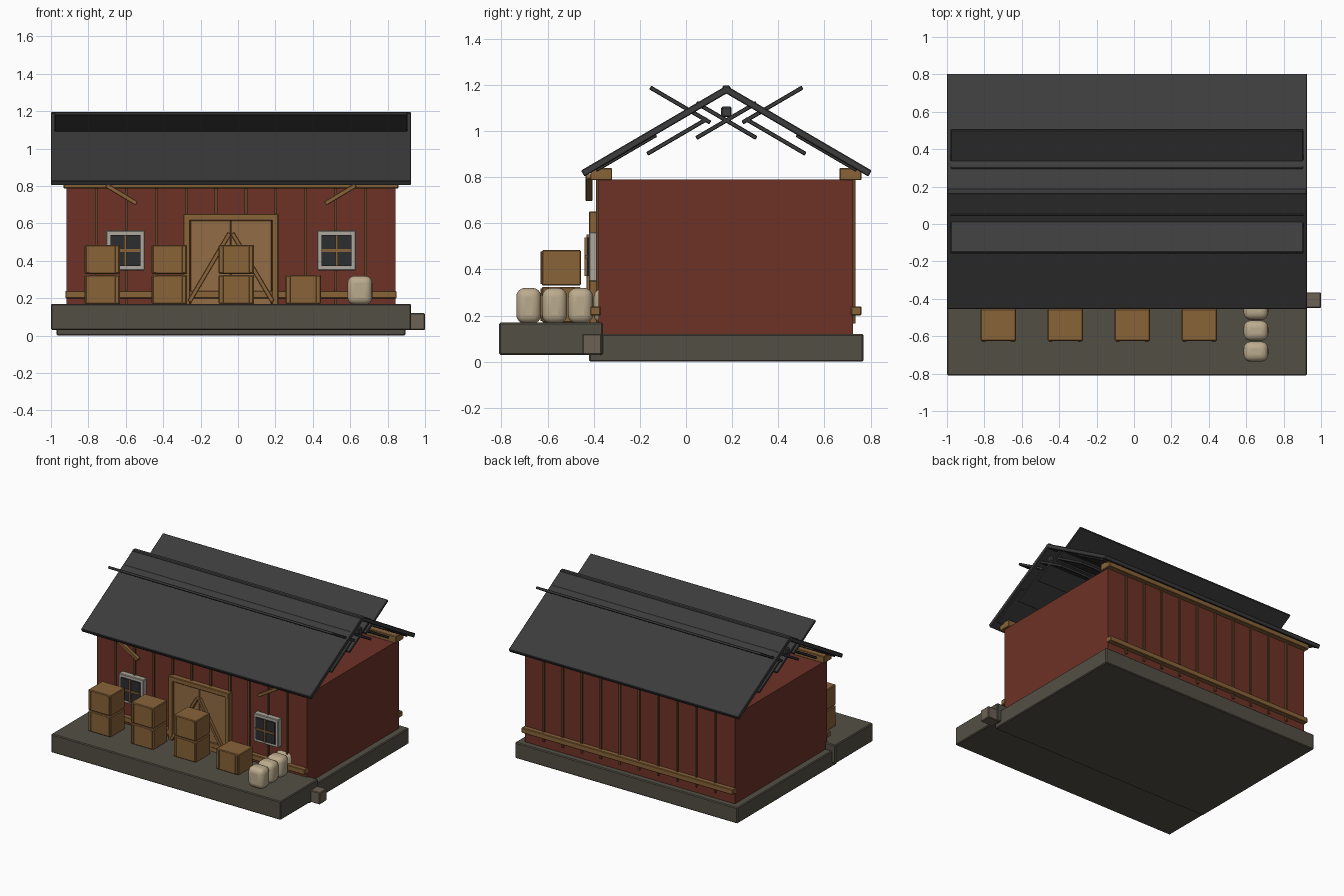
import bpy, math

if "Cube" in bpy.data.objects:
    bpy.data.objects.remove(bpy.data.objects["Cube"])

CX, CY = -0.0375, 0.175          # centre lines of the building


def mat(name, r, g, b):
    m = bpy.data.materials.new(name)
    m.diffuse_color = (r, g, b, 1)
    m.use_nodes = True
    m.node_tree.nodes["Principled BSDF"].inputs["Base Color"].default_value = m.diffuse_color
    return m


RED = mat("red_paint", 0.155, 0.032, 0.02)
ROOF = mat("roof_metal", 0.045, 0.045, 0.046)
WOOD = mat("wood", 0.25, 0.125, 0.04)
DOOR = mat("door_wood", 0.29, 0.15, 0.06)
DARK_WOOD = mat("dark_wood", 0.13, 0.06, 0.022)
STONE = mat("stone", 0.085, 0.078, 0.058)
BLOCK = mat("block_stone", 0.15, 0.12, 0.09)
TRIM = mat("pale_trim", 0.42, 0.39, 0.34)
GLASS = mat("dark_glass", 0.025, 0.026, 0.03)
CLOTH = mat("sack_cloth", 0.5, 0.41, 0.27)


def box(name, x, y, z, m, bevel=0.004, segments=1, rot=(0, 0, 0)):
    """Box from (min, max) pairs, turned about its own centre."""
    bpy.ops.mesh.primitive_cube_add(
        size=1, location=[(a + b) / 2 for a, b in (x, y, z)], rotation=rot)
    o = bpy.context.object
    o.name = name
    o.scale = [b - a for a, b in (x, y, z)]
    bpy.ops.object.transform_apply(location=False, rotation=False, scale=True)
    o.data.materials.append(m)
    if bevel:
        b = o.modifiers.new("bevel", 'BEVEL')
        b.width, b.segments = bevel, segments
    return o


def around(c, size):
    return (c - size / 2, c + size / 2)


# Foundation, loading platform and side block
box("foundation", (-0.97, 0.895), (-0.42, 0.77), (0, 0.12), STONE, 0.006)
box("loading_platform", (-1, 0.925), (-0.81, -0.36), (0.03, 0.17), STONE, 0.006)
box("step_block", (0.91, 1.0), (-0.45, -0.365), (0.03, 0.12), BLOCK, 0.005)

# Walls
box("walls", around(CX, 1.76), (-0.38, 0.725), (0.12, 0.79), RED, 0)

# Trim on the long walls: side -1 is the front, +1 the back
for side, label in ((-1, "front"), (1, "back")):
    wall = -0.38 if side < 0 else 0.725

    def out(a, b):
        return tuple(sorted((wall + side * a, wall + side * b)))

    for i in range(10):
        box(label + "_batten", around(CX - 0.72 + 0.16 * i, 0.014),
            out(-0.005, 0.011), (0.165, 0.79), DARK_WOOD, 0)
    box(label + "_sill_rail", around(CX, 1.77), out(-0.01, 0.035),
        (0.2, 0.24), WOOD)
    box(label + "_wall_plate", around(CX, 1.79), out(-0.06, 0.035),
        (0.787, 0.84), WOOD)

# Roof slabs and the loose strips set across them
for side, label in ((-1, "front"), (1, "back")):
    tilt = -side * math.radians(30.3)

    def slab(name, off, z, length, width, thick, angle, bevel):
        box(name, around(CX, length), around(CY + side * off, width),
            around(z, thick), ROOF, bevel, rot=(angle, 0, 0))

    slab(label + "_roof", 0.311, 0.998, 1.925, 0.722, 0.03, tilt, 0.004)
    slab(label + "_raised_strip", 0.2, 1.113, 1.885, 0.302, 0.018, -tilt, 0.003)
    slab(label + "_inner_strip", 0.213, 0.977, 1.885, 0.302, 0.018, tilt, 0.003)
    slab(label + "_centre_strip", 0.0, 1.046, 1.885, 0.302, 0.018, tilt, 0.003)
    slab(label + "_eave_strip", 0.435, 0.907, 1.885, 0.302, 0.018, tilt, 0.003)
box("ridge_cap", around(CX, 1.925), around(CY, 0.035), (1.165, 1.197), ROOF, 0.006)
box("ridge_beam", around(CX, 1.885), around(CY, 0.046), (1.06, 1.106), ROOF, 0.006)

# Double door with frame and inverted-V braces
for s in (-1, 1):
    box("door_post", around(CX + s * 0.236, 0.036), (-0.42, -0.375), (0.165, 0.65), WOOD)
    box("door_leaf", around(CX + s * 0.109, 0.216), (-0.408, -0.375), (0.165, 0.616), DOOR, 0.003)
    dx, dz = 0.215, 0.365
    box("door_brace", around(CX + s * 0.115, 0.022), (-0.432, -0.4),
        around(0.365, math.hypot(dx, dz)), WOOD, 0.002,
        rot=(0, -s * math.atan2(dx, dz), 0))
box("door_lintel", around(CX, 0.508), (-0.421, -0.375), (0.615, 0.651), WOOD)

# Windows and eave struts, mirrored about the door
for s in (-1, 1):
    wx, wz = CX + s * 0.565, 0.455
    box("window_frame", around(wx, 0.206), (-0.42, -0.375), around(wz, 0.213), TRIM)
    box("window_pane", around(wx, 0.16), (-0.43, -0.41), around(wz, 0.165), GLASS, 0)
    box("window_upright", around(wx, 0.014), (-0.44, -0.42), around(wz, 0.165), WOOD, 0)
    box("window_crossbar", around(wx, 0.16), (-0.438, -0.42), around(wz, 0.014), WOOD, 0)
    box("eave_strut", around(CX + s * 0.585, 0.19), (-0.435, -0.405), around(0.755, 0.024),
        WOOD, 0.003, rot=(0, -s * math.radians(31), 0))

# Crates with corner straps, stacked two high except the last
for i, levels in enumerate((2, 2, 2, 1)):
    x = -0.725 + 0.358 * i
    for k in range(levels):
        z = 0.17 + 0.16 * k
        box("crate", around(x, 0.19), (-0.625, -0.455), (z, z + 0.154), WOOD, 0.005)
        for s in (-1, 1):
            box("crate_strap", around(x + s * 0.078, 0.02), (-0.631, -0.615),
                (z + 0.006, z + 0.148), WOOD, 0.002)

# Row of rounded sacks
for i in range(4):
    sack = box("sack", around(0.652, 0.132), around(-0.682 + 0.112 * i, 0.108),
               (0.165, 0.32), CLOTH, 0.038, 4)
    bpy.ops.object.shade_smooth_by_angle()
